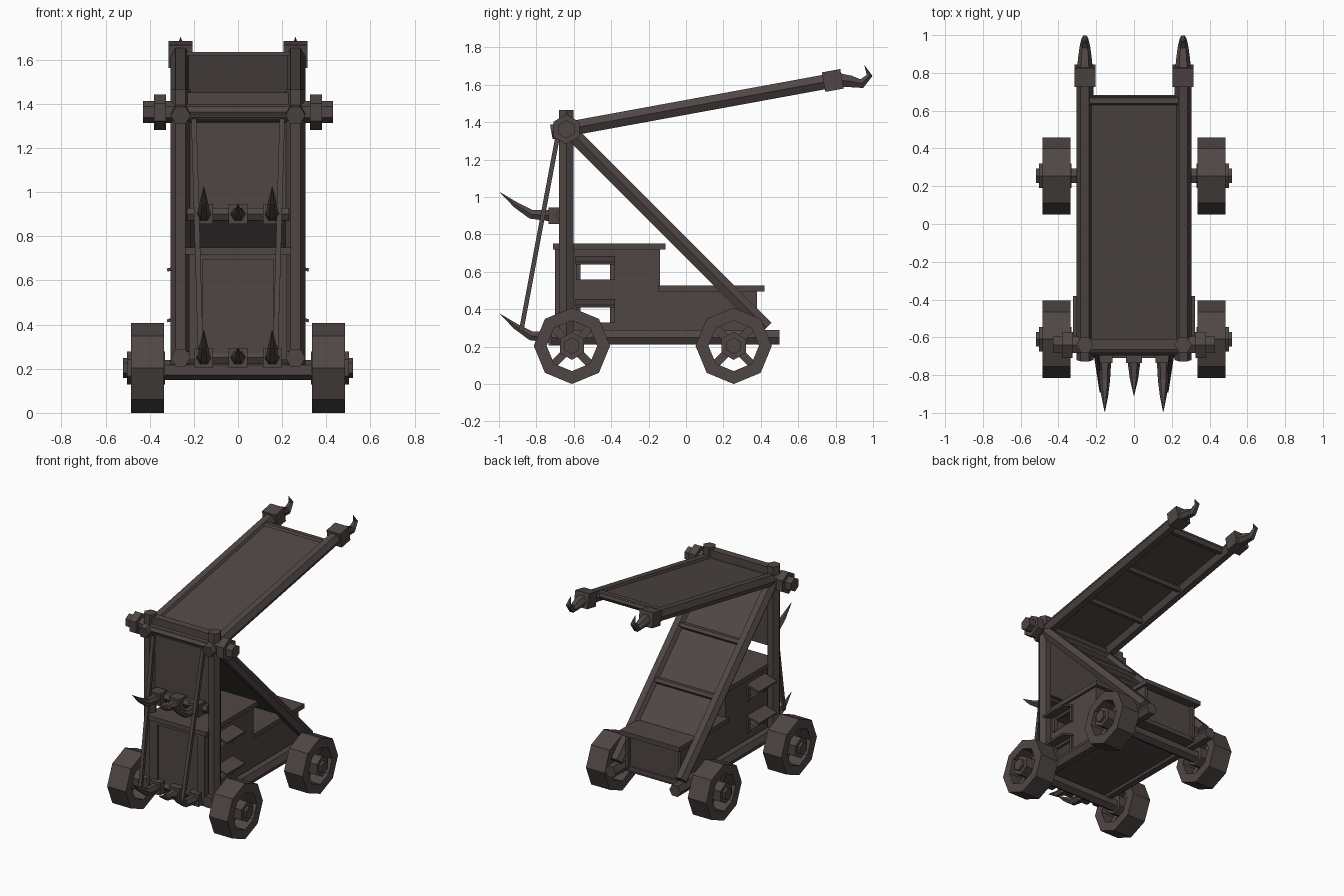
import bpy, bmesh, math
from mathutils import Vector, Matrix

if "Cube" in bpy.data.objects:
    bpy.data.objects.remove(bpy.data.objects["Cube"])

wood = bpy.data.materials.new("dark_wood")
wood.diffuse_color = (0.078, 0.062, 0.058, 1)
wood.use_nodes = True
wood.node_tree.nodes["Principled BSDF"].inputs["Base Color"].default_value = wood.diffuse_color


def finish(name, bm):
    bmesh.ops.recalc_face_normals(bm, faces=bm.faces)
    me = bpy.data.meshes.new(name)
    bm.to_mesh(me)
    bm.free()
    me.materials.append(wood)
    ob = bpy.data.objects.new(name, me)
    bpy.context.collection.objects.link(ob)
    return ob


def box(name, lo, hi, pivot=None, axis='X', angle=0):
    bm = bmesh.new()
    bmesh.ops.create_cube(bm, size=1)
    lo, hi = Vector(lo), Vector(hi)
    bmesh.ops.scale(bm, vec=hi - lo, verts=bm.verts)
    bmesh.ops.translate(bm, vec=(lo + hi) / 2, verts=bm.verts)
    if pivot:
        bmesh.ops.rotate(bm, cent=pivot, matrix=Matrix.Rotation(angle, 3, axis), verts=bm.verts)
    return finish(name, bm)


def sweep(name, pts, radii, sides=6, turn=0.0):
    """Polygonal tube through points, one radius per point."""
    bm = bmesh.new()
    pts = [Vector(p) for p in pts]
    rings = []
    for i, p in enumerate(pts):
        t = (pts[min(i + 1, len(pts) - 1)] - pts[max(i - 1, 0)]).normalized()
        u = Vector((1, 0, 0)) if abs(t.x) < 0.8 else Vector((0, 1, 0))
        v = t.cross(u).normalized()
        u = v.cross(t)
        rings.append([bm.verts.new(p + radii[i] * (math.cos(a) * u + math.sin(a) * v))
                      for a in (turn + math.tau * k / sides for k in range(sides))])
    for a, b in zip(rings, rings[1:]):
        for k in range(sides):
            bm.faces.new((a[k], a[(k + 1) % sides], b[(k + 1) % sides], b[k]))
    bm.faces.new(rings[0])
    bm.faces.new(rings[-1])
    return finish(name, bm)


def rod(name, a, b, r, sides=6, turn=0.0):
    return sweep(name, [a, b], [r, r], sides, turn)


def wheel_rim(name, x0, x1, y, z, ro, ri, n=8):
    bm = bmesh.new()
    loops = [[bm.verts.new((x, y + r * math.cos(math.tau * k / n), z + r * math.sin(math.tau * k / n)))
              for k in range(n)] for x, r in ((x0, ro), (x1, ro), (x1, ri), (x0, ri))]
    for i in range(4):
        a, b = loops[i], loops[(i + 1) % 4]
        for k in range(n):
            bm.faces.new((a[k], a[(k + 1) % n], b[(k + 1) % n], b[k]))
    return finish(name, bm)


H = math.pi / 2
WZ = 0.204
# wheels and axles
for y in (-0.61, 0.255):
    rod("axle", (-0.34, y, 0.195), (0.34, y, 0.195), 0.045, 6, H)
    for s in (-1, 1):
        wheel_rim("wheel_rim", s * 0.335, s * 0.485, y, WZ, 0.204, 0.135)
        rod("wheel_hub", (s * 0.33, y, WZ), (s * 0.502, y, WZ), 0.075, 6, H)
        rod("hub_cap", (s * 0.50, y, WZ), (s * 0.52, y, WZ), 0.045, 6, H)
        for k in range(4):
            a = math.pi / 4 + k * H
            c, d = math.cos(a), math.sin(a)
            rod("wheel_spoke", (s * 0.41, y + 0.05 * c, WZ + 0.05 * d),
                (s * 0.41, y + 0.14 * c, WZ + 0.14 * d), 0.03, 4, math.pi / 4)

# arm line (slope of the upper bridge) and brace line
arm_a = math.atan2(0.26, 1.42)
def arm(y, off=0.0):
    return (y - off * math.sin(arm_a), 1.362 + (y + 0.64) * math.tan(arm_a) + off * math.cos(arm_a))
def brace(y, off=0.0):
    return (y + off * 0.707, 0.73 - y + off * 0.707)

for s in (-1, 1):
    x = s * 0.26
    # frame timbers
    rod("post", (x, -0.64, 0.22), (x, -0.64, 1.465), 0.045)
    rod("bottom_rail", (x, -0.72, 0.25), (x, 0.50, 0.25), 0.045)
    rod("diagonal_brace", (x, *brace(-0.62)), (x, *brace(0.43)), 0.045)
    rod("bridge_arm", (x, *arm(-0.72)), (x, *arm(0.76)), 0.045)
    # arm end collar and hook
    c = arm(0.785)
    box("arm_collar", (x - 0.055, c[0] - 0.05, c[1] - 0.053), (x + 0.055, c[0] + 0.05, c[1] + 0.053),
        (x, *c), 'X', arm_a)
    sweep("arm_hook", [(x, 0.82, 1.625), (x, 0.88, 1.618), (x, 0.94, 1.606), (x, 0.982, 1.65), (x, 0.955, 1.702)],
          [0.042, 0.036, 0.028, 0.018, 0.001])
    # pivot discs on the top axle
    rod("pivot_disc", (s * 0.325, -0.64, 1.362), (s * 0.38, -0.64, 1.362), 0.08, 6, H)
    # rope
    rod("rope", (s * 0.20, -0.685, 1.33), (s * 0.17, -0.88, 0.29), 0.017, 4, math.pi / 4)

rod("top_axle", (-0.43, -0.64, 1.362), (0.43, -0.64, 1.362), 0.05, 6, H)
rod("front_crossbar", (-0.23, -0.66, 1.362), (0.23, -0.66, 1.362), 0.035)
box("top_beam", (-0.23, -0.665, 1.38), (0.23, -0.61, 1.45))

# bridge deck with rungs below
p = arm(-0.64)
L = 1.32 / math.cos(arm_a)
box("bridge_deck", (-0.225, p[0], p[1] + 0.005), (0.225, p[0] + L, p[1] + 0.025), (0, *p), 'X', arm_a)
for y in (-0.58, -0.2, 0.2):
    q = arm(y, -0.01)
    rod("bridge_rung", (-0.25, *q), (0.25, *q), 0.024)
q = arm(0.655, 0.01)
rod("bridge_end_rod", (-0.25, *q), (0.25, *q), 0.03)

# sloped ladder panel with rungs above
p = brace(-0.63)
box("ladder_panel", (-0.225, p[0], p[1] - 0.01), (0.225, p[0] + 1.19, p[1] + 0.01), (0, *p), 'X', -math.pi / 4)
for y in (-0.58, -0.29, 0.0):
    q = brace(y, 0.012)
    rod("ladder_rung", (-0.25, *q), (0.25, *q), 0.024)

# upper front shield
box("front_shield", (-0.225, -0.645, 0.87), (0.225, -0.625, 1.38))

# spike rows
for z in (0.9, 0.25):
    rod("spike_bar", (-0.23, -0.665, z), (0.23, -0.665, z), 0.032)
    for x in (-0.155, 0, 0.155):
        box("spike_collar", (x - 0.042, -0.735, z - 0.045), (x + 0.042, -0.655, z + 0.045))
        if x:
            path = [(x, -0.73, z), (x, -0.83, z + 0.008), (x, -0.91, z + 0.058), (x, -0.995, z + 0.125)]
            sweep("long_spike", path, [0.034, 0.028, 0.018, 0.001], 6)
        else:
            path = [(x, -0.73, z), (x, -0.82, z + 0.005), (x, -0.91, z + 0.045)]
            sweep("short_spike", path, [0.034, 0.022, 0.001], 6)

# cart body: floor, walls with window openings, roofs
box("body_floor", (-0.225, -0.66, 0.225), (0.225, 0.37, 0.255))
strips = [(-0.70, -0.58, 0.24, 0.72), (-0.39, -0.14, 0.24, 0.72), (-0.14, 0.38, 0.24, 0.505),
          (-0.58, -0.39, 0.24, 0.33), (-0.58, -0.39, 0.42, 0.56), (-0.58, -0.39, 0.65, 0.72)]
for s in (-1, 1):
    xa, xb = sorted((s * 0.20, s * 0.222))
    for y0, y1, z0, z1 in strips:
        box("side_wall", (xa, y0, z0), (xb, y1, z1))
    # window awnings and brackets
    for z in (0.33, 0.56):
        xa, xb = sorted((s * 0.222, s * 0.325))
        box("window_awning", (xa, -0.59, z + 0.108), (xb, -0.38, z + 0.122),
            (s * 0.222, -0.5, z + 0.115), 'Y', s * 0.28)
        xa, xb = sorted((s * 0.21, s * 0.235))
        for y in (-0.575, -0.395):
            box("window_jamb", (xa, y - 0.012, z - 0.005), (xb, y + 0.012, z + 0.11))

box("front_door", (-0.21, -0.685, 0.24), (0.21, -0.665, 0.72))
for s in (-1, 1):
    xa, xb = sorted((s * 0.16, s * 0.205))
    box("door_frame_side", (xa, -0.70, 0.24), (xb, -0.68, 0.72))
box("door_frame_top", (-0.16, -0.70, 0.695), (0.16, -0.68, 0.72))
box("upper_back_wall", (-0.21, -0.16, 0.49), (0.21, -0.14, 0.72))
box("rear_wall", (-0.21, 0.335, 0.24), (0.21, 0.355, 0.505))
box("upper_roof", (-0.24, -0.71, 0.718), (0.24, -0.11, 0.75))
box("lower_roof", (-0.24, -0.15, 0.495), (0.24, 0.42, 0.528))
